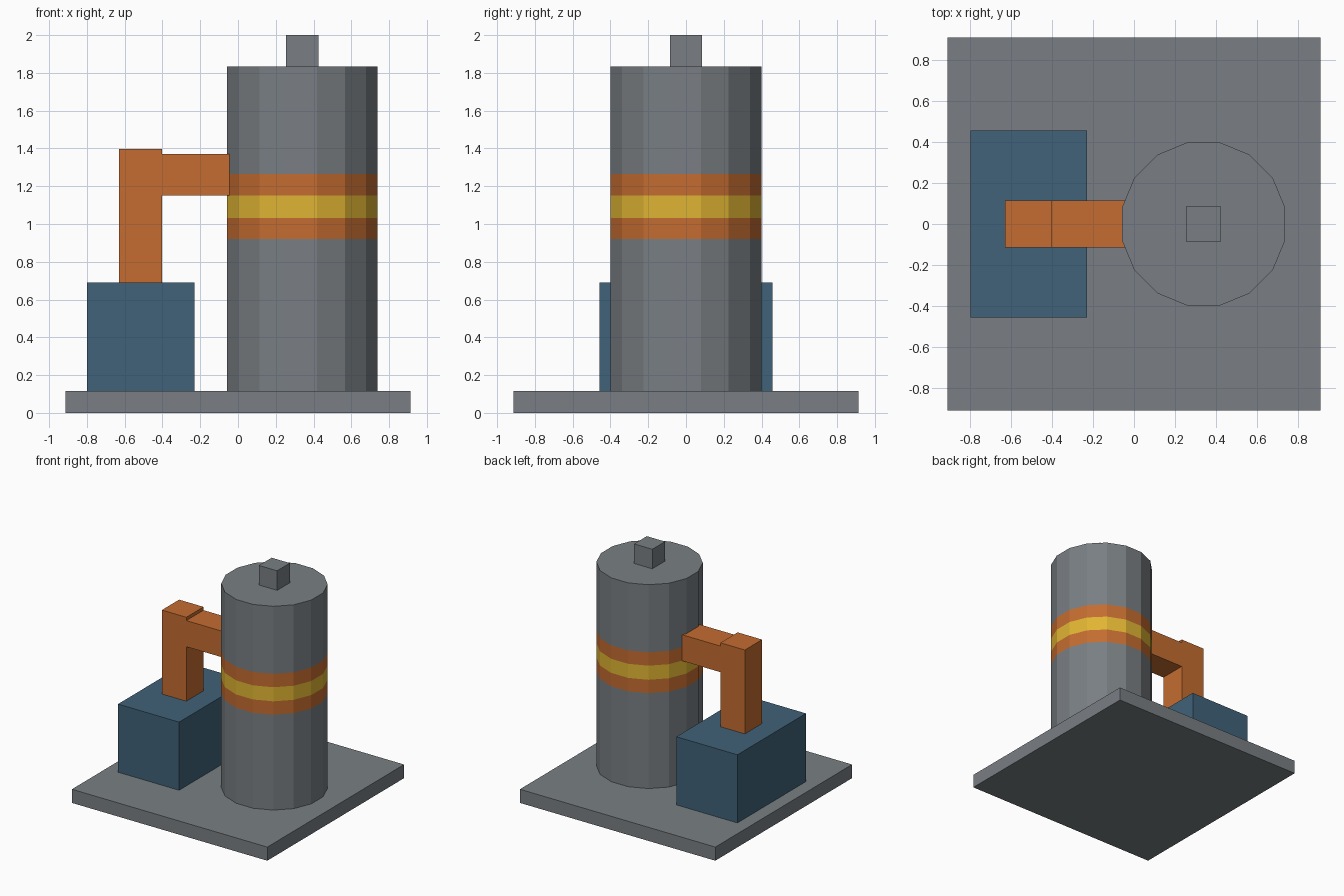
import bpy
import bmesh
from math import cos, sin, pi

cube = bpy.data.objects.get("Cube")
if cube:
    bpy.data.objects.remove(cube, do_unlink=True)


def material(name, srgb):
    color = [((c + 0.055) / 1.055) ** 2.4 for c in srgb] + [1.0]
    mat = bpy.data.materials.new(name)
    mat.use_nodes = True
    mat.diffuse_color = color
    mat.node_tree.nodes["Principled BSDF"].inputs["Base Color"].default_value = color
    return mat


grey = material("steel grey", (0.475, 0.498, 0.515))
orange = material("rust orange", (0.77, 0.425, 0.19))
blue = material("slate blue", (0.25, 0.385, 0.47))
yellow = material("mustard yellow", (0.88, 0.71, 0.2))


def add_object(name, bm, mats):
    bmesh.ops.recalc_face_normals(bm, faces=bm.faces)
    mesh = bpy.data.meshes.new(name)
    bm.to_mesh(mesh)
    bm.free()
    for mat in mats:
        mesh.materials.append(mat)
    obj = bpy.data.objects.new(name, mesh)
    bpy.context.collection.objects.link(obj)
    return obj


def box(name, low, high, mat):
    """Box spanning two opposite corners."""
    bm = bmesh.new()
    bmesh.ops.create_cube(bm, size=1)
    for v in bm.verts:
        v.co = [(a + b) / 2 + c * (b - a) for a, b, c in zip(low, high, v.co)]
    return add_object(name, bm, [mat])


def banded_tank(name, center_x, radius, sides, levels, band_slots, mats):
    """Faceted cylinder split at the given heights, one colour per band."""
    bm = bmesh.new()
    angles = [2 * pi * (i + 0.5) / sides for i in range(sides)]
    rings = [[bm.verts.new((center_x + radius * cos(a), radius * sin(a), z))
              for a in angles] for z in levels]
    bm.faces.new(rings[0])
    bm.faces.new(rings[-1])
    for lower, upper, slot in zip(rings, rings[1:], band_slots):
        for i in range(sides):
            j = (i + 1) % sides
            face = bm.faces.new((lower[i], lower[j], upper[j], upper[i]))
            face.material_index = slot
    return add_object(name, bm, mats)


# Ground slab
box("base_plate", (-0.912, -0.912, 0), (0.912, 0.912, 0.115), grey)

# Tank with painted bands and a square cap
banded_tank("tank", 0.34, 0.407, 16, (0.115, 0.92, 1.033, 1.152, 1.265, 1.835),
            (0, 1, 2, 1, 0), (grey, orange, yellow))
box("tank_cap", (0.255, -0.085, 1.835), (0.425, 0.085, 2.0), grey)

# Pump housing and the duct joining it to the tank
box("pump_housing", (-0.80, -0.457, 0.115), (-0.23, 0.457, 0.69), blue)
box("duct_riser", (-0.63, -0.115, 0.69), (-0.402, 0.115, 1.398), orange)
box("duct_crossing", (-0.402, -0.115, 1.15), (-0.042, 0.115, 1.37), orange)
